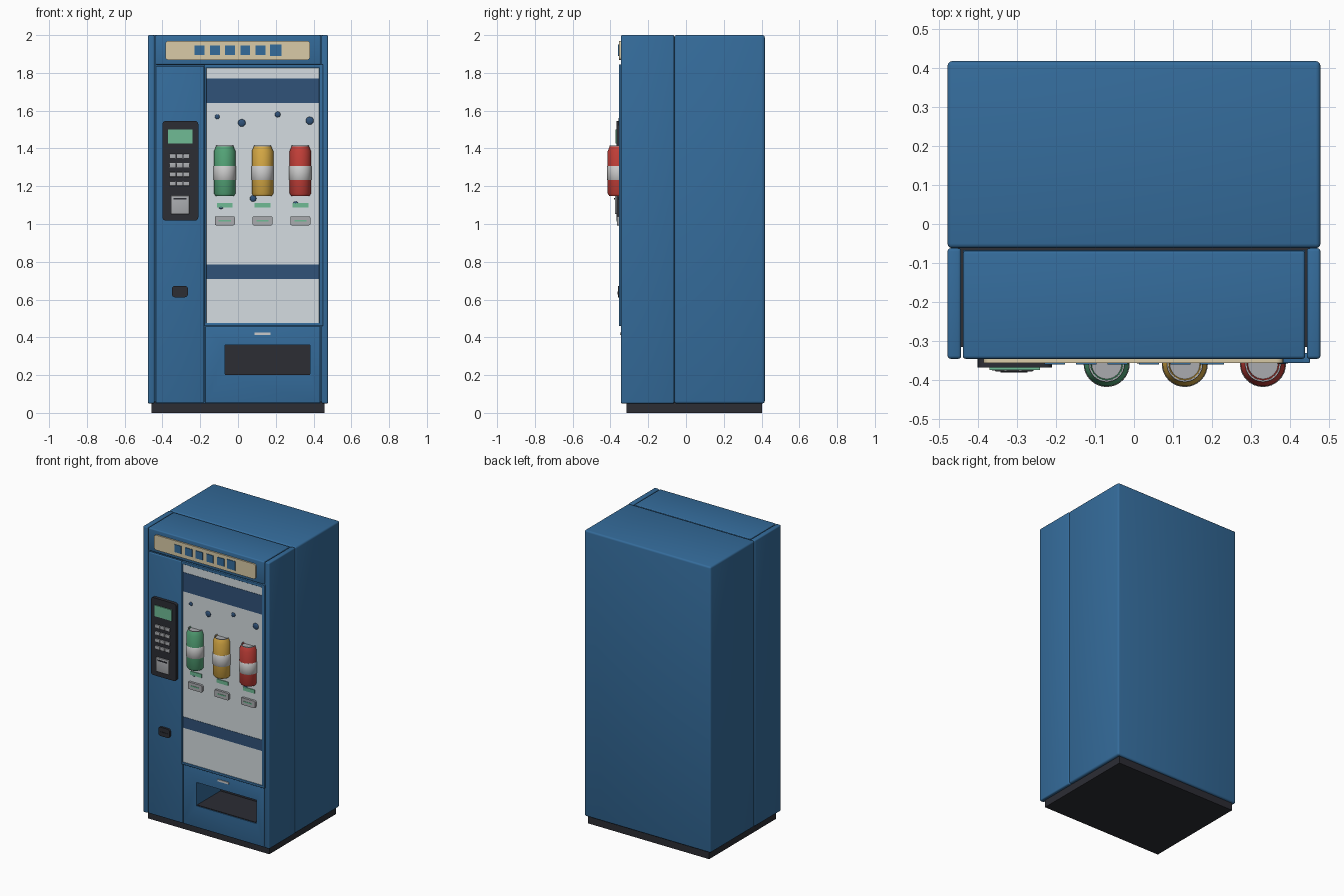
import bpy, bmesh, math

if "Cube" in bpy.data.objects:
    bpy.data.objects.remove(bpy.data.objects["Cube"])

def mat(name, rgb):
    m = bpy.data.materials.new(name)
    m.diffuse_color = (*rgb, 1)
    m.use_nodes = True
    m.node_tree.nodes["Principled BSDF"].inputs["Base Color"].default_value = m.diffuse_color
    return m

BLUE = mat("blue", (0.035, 0.15, 0.33))
NAVY = mat("navy", (0.03, 0.085, 0.19))
DARK = mat("dark", (0.025, 0.026, 0.034))
PALE = mat("pale", (0.66, 0.72, 0.75))
CREAM = mat("cream", (0.70, 0.60, 0.39))
GREEN = mat("green", (0.09, 0.38, 0.19))
MINT = mat("mint", (0.16, 0.50, 0.30))
AMBER = mat("amber", (0.68, 0.40, 0.06))
RED = mat("red", (0.55, 0.05, 0.04))
WHITE = mat("white", (0.80, 0.80, 0.78))
GREY = mat("grey", (0.40, 0.41, 0.43))

def finish(bm, name, material):
    bmesh.ops.recalc_face_normals(bm, faces=bm.faces)
    me = bpy.data.meshes.new(name)
    bm.to_mesh(me)
    bm.free()
    ob = bpy.data.objects.new(name, me)
    bpy.context.collection.objects.link(ob)
    me.materials.append(material)
    return ob

def smooth(ob, angle=40):
    bpy.ops.object.select_all(action='DESELECT')
    ob.select_set(True)
    bpy.context.view_layer.objects.active = ob
    bpy.ops.object.shade_smooth_by_angle(angle=math.radians(angle))

def box(name, x, y, z, material, bevel=0.0):
    bm = bmesh.new()
    bmesh.ops.create_cube(bm, size=1)
    for v in bm.verts:
        for i, (lo, hi) in enumerate((x, y, z)):
            v.co[i] = lo if v.co[i] < 0 else hi
    if bevel:
        bmesh.ops.bevel(bm, geom=bm.edges[:], offset=bevel, segments=3, profile=0.5, affect='EDGES')
    ob = finish(bm, name, material)
    if bevel:
        smooth(ob)
    return ob

def plate(name, x, y, z, radius, material):
    """Plate in the xz plane with rounded corners."""
    bm = bmesh.new()
    pts = []
    corners = ((x[1], z[1], 0), (x[0], z[1], 90), (x[0], z[0], 180), (x[1], z[0], 270))
    for cx, cz, start in corners:
        cx += radius if cx == x[0] else -radius
        cz += radius if cz == z[0] else -radius
        for k in range(5):
            a = math.radians(start + k * 22.5)
            pts.append((cx + radius * math.cos(a), y[0], cz + radius * math.sin(a)))
    face = bm.faces.new([bm.verts.new(p) for p in pts])
    new = bmesh.ops.extrude_face_region(bm, geom=[face])["geom"]
    for v in new:
        if isinstance(v, bmesh.types.BMVert):
            v.co.y = y[1]
    ob = finish(bm, name, material)
    smooth(ob)
    return ob

def lathe(name, x, y, profile, material, n=32):
    bm = bmesh.new()
    rings = [[bm.verts.new((x + r * math.cos(math.tau * k / n), y + r * math.sin(math.tau * k / n), z))
              for k in range(n)] for r, z in profile]
    for a, b in zip(rings, rings[1:]):
        for k in range(n):
            bm.faces.new((a[k], a[(k + 1) % n], b[(k + 1) % n], b[k]))
    bm.faces.new(rings[0])
    bm.faces.new(rings[-1])
    ob = finish(bm, name, material)
    smooth(ob)

# Cabinet shell
box("base_plinth", (-0.457, 0.457), (-0.315, 0.403), (0, 0.06), DARK)
box("rear_cabinet", (-0.477, 0.477), (-0.062, 0.417), (0.05, 2.0), BLUE, 0.012)
for s, side in ((-1, "left"), (1, "right")):
    box(side + "_pillar", tuple(sorted((s * 0.442, s * 0.477))), (-0.345, -0.062), (0.05, 2.0), BLUE, 0.008)
core = box("front_core", (-0.438, 0.438), (-0.336, -0.066), (0.05, 1.995), BLUE)

# Front panels with seams between them
box("header_panel", (-0.438, 0.438), (-0.345, -0.068), (1.843, 2.0), BLUE, 0.008)
box("service_door", (-0.435, -0.18), (-0.345, -0.31), (0.052, 1.835), BLUE, 0.006)
lower = box("lower_panel", (-0.174, 0.435), (-0.345, -0.31), (0.052, 0.458), BLUE, 0.006)

# Delivery opening
cutter = box("opening_cutter", (-0.07, 0.38), (-0.5, -0.08), (0.2, 0.36), BLUE)
cutter.hide_render = True
cutter.hide_viewport = True
for ob in (core, lower):
    mod = ob.modifiers.new("opening", 'BOOLEAN')
    mod.object = cutter
    mod.solver = 'EXACT'
box("tray_floor", (-0.07, 0.38), (-0.34, -0.08), (0.198, 0.205), DARK)
box("tray_back", (-0.07, 0.38), (-0.09, -0.075), (0.2, 0.36), DARK)
box("tray_label", (0.088, 0.172), (-0.349, -0.34), (0.412, 0.426), WHITE)

# Display window: frame, backing and bands
for name, x, z in (("left", (-0.178, -0.168), (0.46, 1.845)), ("right", (0.43, 0.45), (0.46, 1.845)),
                   ("top", (-0.175, 0.445), (1.826, 1.845)), ("bottom", (-0.175, 0.445), (0.46, 0.476))):
    box("window_frame_" + name, x, (-0.356, -0.33), z, BLUE, 0.003)
box("display_backing", (-0.17, 0.432), (-0.350, -0.33), (0.47, 1.83), PALE)
box("upper_band", (-0.168, 0.43), (-0.352, -0.34), (1.64, 1.77), NAVY)
box("lower_band", (-0.168, 0.43), (-0.352, -0.34), (0.71, 0.785), NAVY)

# Bubble dots
for i, (x, z, r) in enumerate(((-0.11, 1.568, 0.013), (0.02, 1.535, 0.02), (0.21, 1.58, 0.015), (0.38, 1.547, 0.021),
                               (0.08, 1.135, 0.017), (-0.09, 1.092, 0.013), (0.305, 1.107, 0.013))):
    bm = bmesh.new()
    bmesh.ops.create_uvsphere(bm, u_segments=16, v_segments=10, radius=r)
    for v in bm.verts:
        v.co = (v.co.x + x, v.co.y * 0.4 - 0.35, v.co.z + z)
    smooth(finish(bm, f"bubble_{i + 1}", NAVY), 60)

# Drink cans with labels, tags and selection buttons
for i, (x, m) in enumerate(((-0.07, GREEN), (0.13, AMBER), (0.33, RED))):
    lathe(f"can_{i + 1}", x, -0.358, ((0.047, 1.147), (0.057, 1.162), (0.057, 1.385), (0.045, 1.413),
                                      (0.040, 1.413), (0.038, 1.407)), m)
    lathe(f"can_rim_{i + 1}", x, -0.358, ((0.046, 1.407), (0.046, 1.415), (0.042, 1.415), (0.041, 1.408)), GREY)
    lathe(f"can_label_{i + 1}", x, -0.358, ((0.0575, 1.232), (0.059, 1.234), (0.059, 1.306), (0.0575, 1.308)), WHITE)
    box(f"price_tag_{i + 1}", (x - 0.042, x + 0.042), (-0.355, -0.34), (1.087, 1.112), MINT)
    plate(f"select_button_{i + 1}", (x - 0.053, x + 0.053), (-0.365, -0.34), (0.993, 1.041), 0.008, GREY)
    box(f"button_light_{i + 1}", (x - 0.032, x + 0.032), (-0.367, -0.36), (1.013, 1.021), MINT)

# Payment panel
plate("payment_panel", (-0.40, -0.21), (-0.367, -0.34), (1.018, 1.546), 0.018, DARK)
box("payment_screen", (-0.37, -0.24), (-0.373, -0.36), (1.425, 1.5), MINT)
for r, z in enumerate((1.358, 1.311, 1.262, 1.214)):
    for c, x in enumerate((-0.347, -0.31, -0.272)):
        box(f"key_{r}_{c}", (x - 0.0165, x + 0.0165), (-0.375, -0.36), (z - 0.012, z + 0.012), GREY, 0.002)
box("note_reader", (-0.356, -0.258), (-0.377, -0.36), (1.053, 1.15), GREY, 0.003)
box("note_slot", (-0.342, -0.272), (-0.380, -0.37), (1.129, 1.137), DARK)

# Door lock
plate("door_lock", (-0.35, -0.265), (-0.359, -0.34), (0.612, 0.672), 0.016, DARK)
box("lock_slot", (-0.335, -0.28), (-0.362, -0.35), (0.628, 0.642), DARK)

# Header sign
plate("header_sign", (-0.385, 0.382), (-0.355, -0.34), (1.868, 1.970), 0.018, CREAM)
for i in range(6):
    x, h = -0.203 + i * 0.0805, 0.031 if i == 5 else 0.026
    box(f"sign_square_{i + 1}", (x - h, x + h), (-0.359, -0.35), (1.92 - h, 1.92 + h), BLUE)
